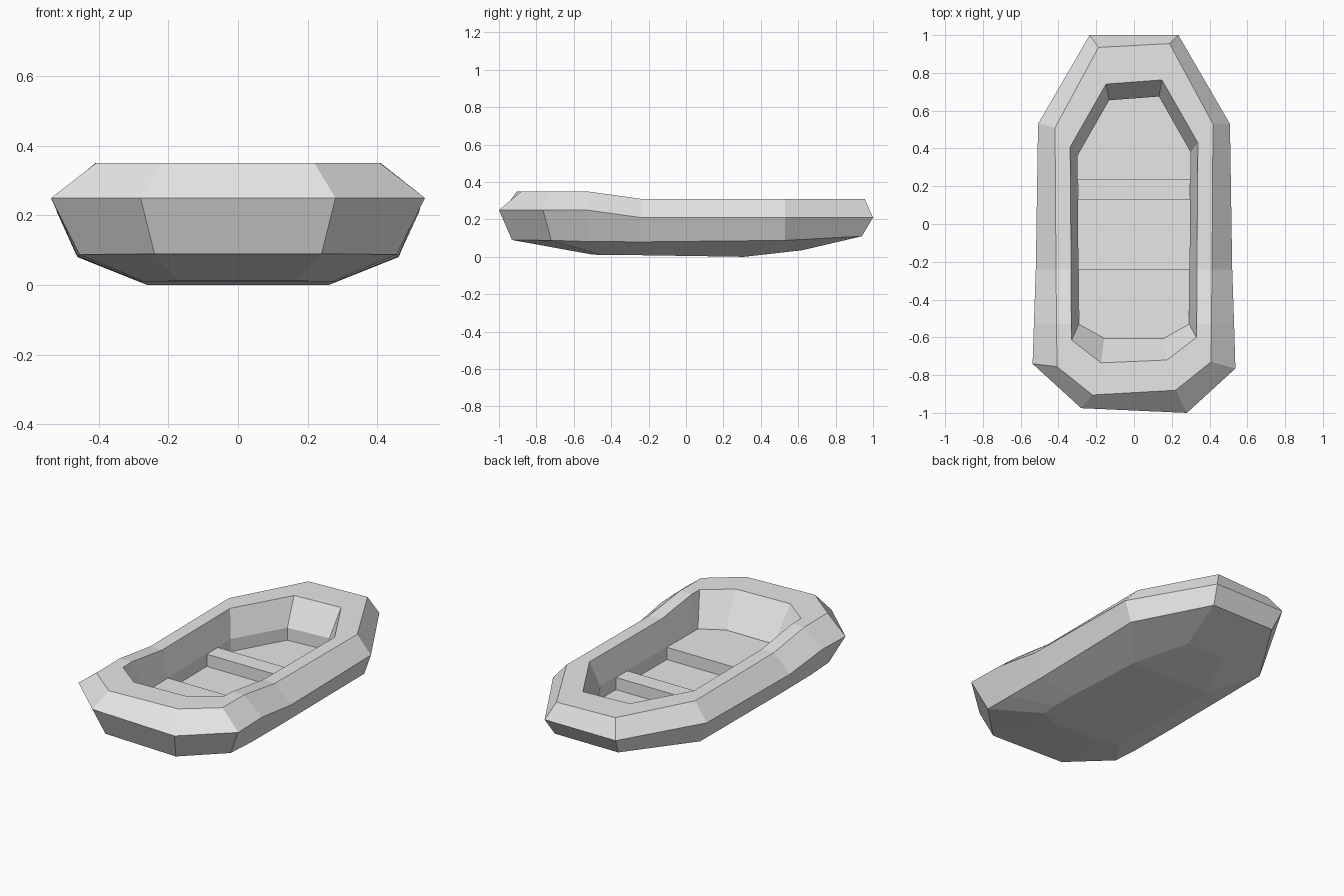
import bpy, bmesh

if "Cube" in bpy.data.objects:
    bpy.data.objects.remove(bpy.data.objects["Cube"])

grey = bpy.data.materials.new("pale_grey")
grey.diffuse_color = (0.8, 0.8, 0.8, 1)
grey.use_nodes = True
grey.node_tree.nodes["Principled BSDF"].inputs["Base Color"].default_value = grey.diffuse_color

# Each ring: right half from stern to bow (x, y, z), then y offsets of the
# left half at the stern and at the bow, which make the boat a little uneven.
KEEL = ([(.17, -.50, .012), (.27, -.45, .01), (.28, -.35, .01),
         (.28, -.20, .008), (.26, .31, 0), (.13, .62, .035)], 0, 0)
CHINE = ([(.24, -.93, .09), (.455, -.72, .088), (.46, -.53, .082),
          (.46, -.24, .08), (.465, .53, .088), (.21, .94, .11)], .02, 0)
BELT = ([(.28, -1.0, .25), (.537, -.765, .25), (.53, -.53, .25),
         (.52, -.24, .21), (.508, .53, .21), (.235, 1.0, .21)], .025, 0)
RIM_OUT = ([(.22, -.88, .35), (.408, -.73, .35), (.41, -.53, .35),
            (.413, -.24, .31), (.418, .53, .31), (.188, .955, .31)], -.025, -.02)
RIM_IN = ([(.175, -.72, .35), (.33, -.60, .35), (.332, -.53, .35),
           (.333, -.24, .31), (.338, .43, .31), (.148, .763, .31)], -.015, -.022)
WALL = ([(.158, -.605, .155), (.292, -.53, .155), (.293, -.45, .155),
         (.294, -.24, .155), (.30, .38, .155), (.132, .675, .155)], 0, -.02)
FLOOR = ([(x, y, .08) for x, y, z in WALL[0]], 0, -.02)


def make_object(name, bm):
    bmesh.ops.recalc_face_normals(bm, faces=bm.faces)
    mesh = bpy.data.meshes.new(name)
    bm.to_mesh(mesh)
    bm.free()
    mesh.materials.append(grey)
    obj = bpy.data.objects.new(name, mesh)
    bpy.context.collection.objects.link(obj)
    return obj


def add_ring(bm, ring):
    """Full closed loop: right side to the bow, left side back to the stern."""
    half, stern, bow = ring
    right = [bm.verts.new(p) for p in half]
    left = [bm.verts.new((-x, y + (stern if i < 2 else bow if i > 3 else 0), z))
            for i, (x, y, z) in enumerate(half)]
    return right + left[::-1]


def cap(bm, loop):
    """Close a ring with strips running from side to side."""
    n = len(loop)
    for i in range(n // 2 - 1):
        bm.faces.new((loop[i], loop[i + 1], loop[n - 2 - i], loop[n - 1 - i]))


# Hull: outer skin, rim, inner walls and floor as one lofted shell
bm = bmesh.new()
loops = [add_ring(bm, r) for r in (KEEL, CHINE, BELT, RIM_OUT, RIM_IN, WALL, FLOOR)]
for a, b in zip(loops, loops[1:]):
    for i in range(len(a)):
        j = (i + 1) % len(a)
        bm.faces.new((a[i], a[j], b[j], b[i]))
cap(bm, loops[0])
cap(bm, loops[-1])
make_object("hull", bm)


def bench(name, outline, top):
    """Seat standing on the floor, extruded from its plan outline."""
    bm = bmesh.new()
    face = bm.faces.new([bm.verts.new((x, y, .08)) for x, y in outline])
    ext = bmesh.ops.extrude_face_region(bm, geom=[face])
    for v in ext["geom"]:
        if isinstance(v, bmesh.types.BMVert):
            v.co.z = top
    make_object(name, bm)


# Seats: a narrow one across the middle and a deep one at the stern
bench("middle_seat", [(-.297, .13), (.297, .13), (.298, .235), (-.298, .235)], .153)
bench("stern_seat", [(-.158, -.605), (.158, -.605), (.292, -.53), (.294, -.24),
                     (-.294, -.24), (-.292, -.53)], .153)
